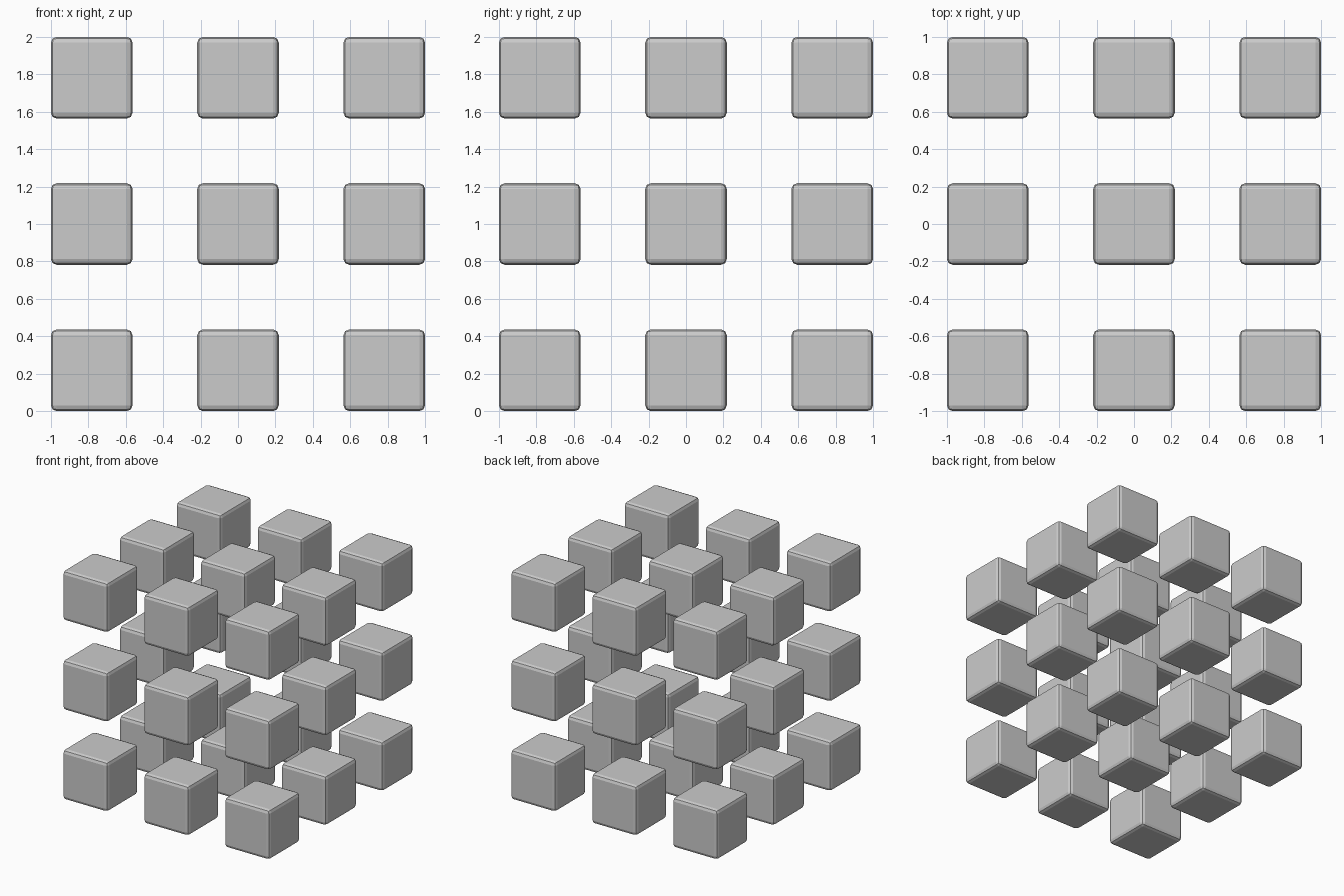
import bpy
from itertools import product

if "Cube" in bpy.data.objects:
    bpy.data.objects.remove(bpy.data.objects["Cube"])

SIZE = 0.436      # edge length of one block
STEP = 0.782      # spacing between block centres
BEVEL = 0.03


def rounded_block(name, location):
    bpy.ops.mesh.primitive_cube_add(size=SIZE, location=location)
    block = bpy.context.object
    block.name = name
    bevel = block.modifiers.new("rounded_edges", "BEVEL")
    bevel.width = BEVEL
    bevel.segments = 2
    return block


# 3 x 3 x 3 lattice of separate blocks, hollow at the centre
for i, j, k in product((-1, 0, 1), repeat=3):
    if (i, j, k) != (0, 0, 0):
        rounded_block(f"block_{i + 1}_{j + 1}_{k + 1}",
                      (i * STEP, j * STEP, 1 + k * STEP))
